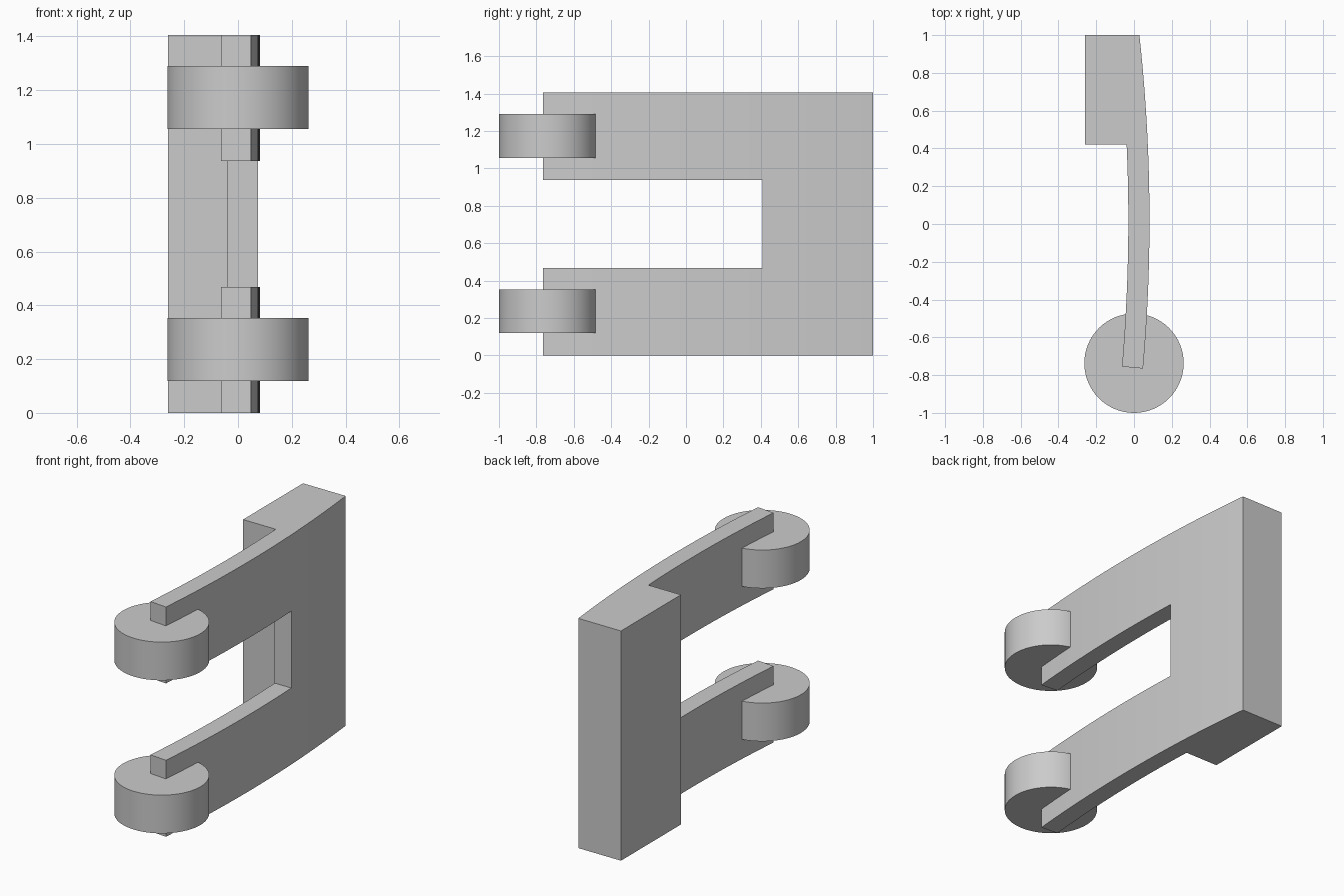
import bpy, bmesh, math

if "Cube" in bpy.data.objects:
    bpy.data.objects.remove(bpy.data.objects["Cube"], do_unlink=True)

HEIGHT = 1.405
CENTRE_X, CENTRE_Y = -8.918, 0.02      # centre of the bracket's gentle curve
R_OUTER, R_INNER = 9.0, 8.888

grey = bpy.data.materials.new("plain grey")
grey.use_nodes = True
colour = (0.6, 0.6, 0.6, 1.0)
grey.diffuse_color = colour
grey.node_tree.nodes["Principled BSDF"].inputs["Base Color"].default_value = colour


def smooth(obj):
    bpy.ops.object.select_all(action="DESELECT")
    obj.select_set(True)
    bpy.context.view_layer.objects.active = obj
    bpy.ops.object.shade_smooth_by_angle(angle=math.radians(30))


def arc(radius, y_start, y_end, steps=20):
    """Points along the curve between two y positions."""
    a0 = math.asin((y_start - CENTRE_Y) / radius)
    a1 = math.asin((y_end - CENTRE_Y) / radius)
    return [(CENTRE_X + radius * math.cos(a0 + (a1 - a0) * i / steps),
             CENTRE_Y + radius * math.sin(a0 + (a1 - a0) * i / steps))
            for i in range(steps + 1)]


def extrude_profile(name, points, height):
    bm = bmesh.new()
    face = bm.faces.new([bm.verts.new((x, y, 0)) for x, y in points])
    top = bmesh.ops.extrude_face_region(bm, geom=[face])["geom"]
    bmesh.ops.translate(bm, vec=(0, 0, height),
                        verts=[v for v in top if isinstance(v, bmesh.types.BMVert)])
    bmesh.ops.recalc_face_normals(bm, faces=bm.faces)
    mesh = bpy.data.meshes.new(name)
    bm.to_mesh(mesh)
    bm.free()
    obj = bpy.data.objects.new(name, mesh)
    bpy.context.collection.objects.link(obj)
    mesh.materials.append(grey)
    return obj


# Curved bracket with a thick block at the back
profile = (arc(R_OUTER, -0.765, 1.0)
           + [(-0.26, 1.0), (-0.26, 0.42)]
           + arc(R_INNER, 0.42, -0.755))
bracket = extrude_profile("forked_bracket", profile, HEIGHT)

# Slot that splits the bracket into two arms
bpy.ops.mesh.primitive_cube_add(size=1, location=(0, -0.395, HEIGHT / 2))
cutter = bpy.context.object
cutter.name = "slot_cutter"
cutter.scale = (0.6, 1.61, 0.47)
cutter.hide_render = True
slot = bracket.modifiers.new("slot", "BOOLEAN")
slot.operation = "DIFFERENCE"
slot.solver = "EXACT"
slot.object = cutter
bpy.ops.object.select_all(action="DESELECT")
bracket.select_set(True)
bpy.context.view_layer.objects.active = bracket
bpy.ops.object.modifier_apply(modifier=slot.name)
bpy.data.objects.remove(cutter, do_unlink=True)
smooth(bracket)

# Round discs around the arm tips
for name, z in (("lower_disc", 0.2365), ("upper_disc", HEIGHT - 0.2325)):
    bpy.ops.mesh.primitive_cylinder_add(vertices=64, radius=0.263, depth=0.234,
                                        location=(0, -0.737, z))
    disc = bpy.context.object
    disc.name = name
    disc.data.materials.append(grey)
    smooth(disc)
